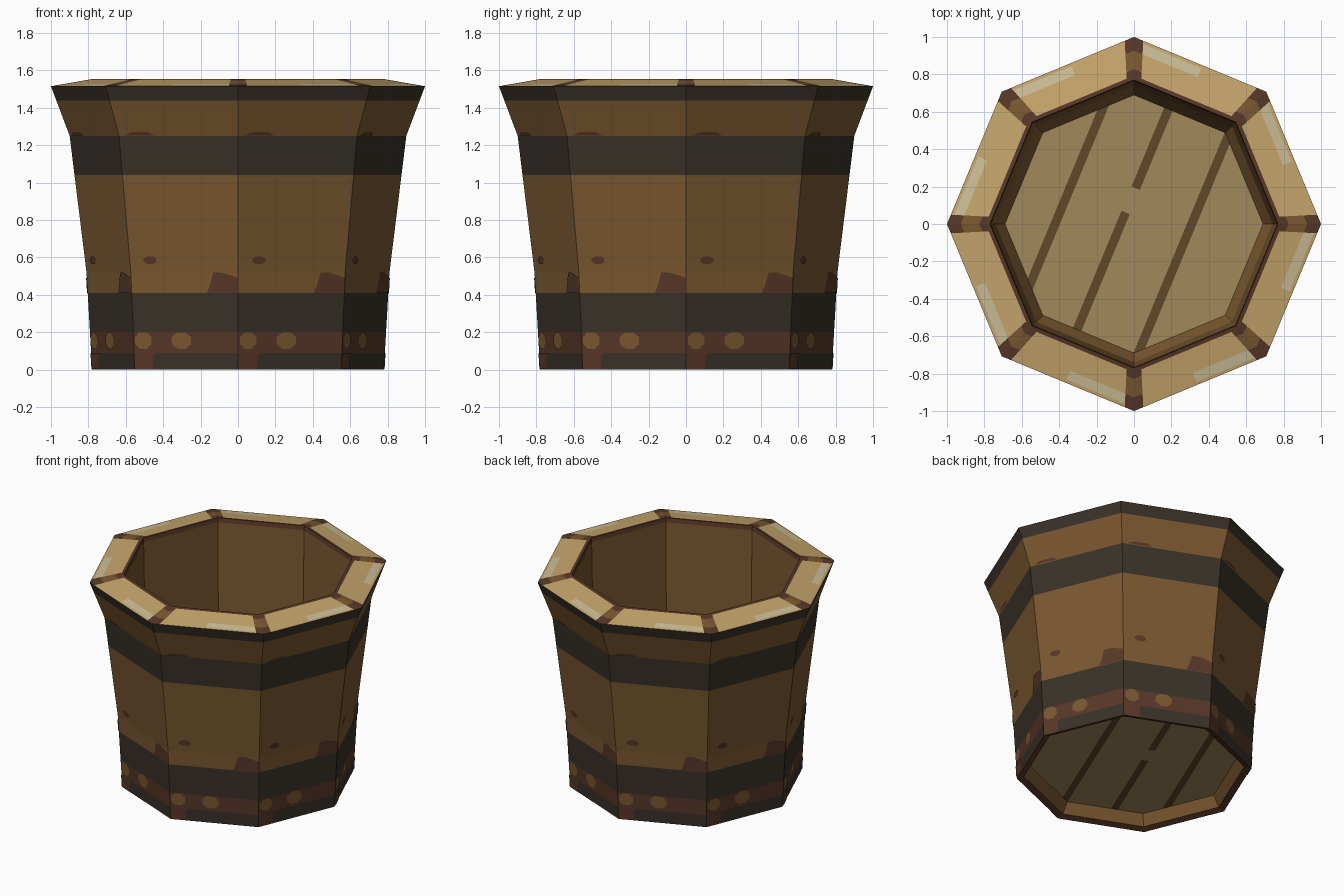
import bpy, bmesh, math
from mathutils import Vector

if "Cube" in bpy.data.objects:
    bpy.data.objects.remove(bpy.data.objects["Cube"])

N = 8


def mat(name, hexcol):
    m = bpy.data.materials.new(name)
    c = [int(hexcol[i:i + 2], 16) / 255 for i in (0, 2, 4)]
    m.diffuse_color = [x / 12.92 if x <= 0.04045 else ((x + 0.055) / 1.055) ** 2.4 for x in c] + [1]
    m.use_nodes = True
    m.node_tree.nodes["Principled BSDF"].inputs["Base Color"].default_value = m.diffuse_color
    return m


MATS = [mat("stave_wood", "7b5830"), mat("dark_hoop", "3a3229"), mat("red_brown_stain", "583727"),
        mat("rim_wood", "c6a56b"), mat("rim_worn_edge", "cbbd96"), mat("floor_planks", "a2885c"),
        mat("plank_gap", "61472a")]
WOOD, HOOP, STAIN, RIM, WORN, PLANK, GAP = range(7)


def finish(bm, name):
    me = bpy.data.meshes.new(name)
    bm.to_mesh(me)
    bm.free()
    for m in MATS:
        me.materials.append(m)
    ob = bpy.data.objects.new(name, me)
    bpy.context.collection.objects.link(ob)
    return ob


def corner(k, r, z):
    a = math.tau * k / N
    return Vector((r * math.cos(a), r * math.sin(a), z))


def revolve(name, profile, mats):
    """Eight-sided sweep of (radius, height) points, one material per ring."""
    bm = bmesh.new()
    rings = [[bm.verts.new(corner(k, r, z)) for k in range(N)] for r, z in profile]
    for a, b, m in zip(rings, rings[1:], mats):
        for k in range(N):
            j = (k + 1) % N
            bm.faces.new((a[k], a[j], b[j], b[k])).material_index = m
    return finish(bm, name)


# Outer side: kinked silhouette, split at the hoop heights
KINKS = [(0.78, 0), (0.81, 0.52), (0.90, 1.25), (1.0, 1.515)]


def radius(z):
    for (r0, z0), (r1, z1) in zip(KINKS, KINKS[1:]):
        if z <= z1:
            return r0 + (r1 - r0) * (z - z0) / (z1 - z0)
    return 1.0


heights = [0, 0.09, 0.2, 0.41, 0.52, 1.04, 1.25, 1.44, 1.515]
revolve("outer_staves", [(radius(z), z) for z in heights],
        [HOOP, STAIN, HOOP, WOOD, WOOD, HOOP, WOOD, HOOP])

# Inner side and the foot ring below the floor
revolve("inner_staves", [(0.77, 1.555), (0.765, 1.525), (0.74, 0.2), (0.69, 0.11)], [STAIN, WOOD, WOOD])
revolve("foot_ring", [(0.69, 0.09), (0.735, 0.015), (0.78, 0)], [WOOD, STAIN])

# Sloping rim: worn strips, dark joints at the corners, stained inner edge
bm = bmesh.new()
us = [0, 0.07, 0.48, 0.93, 1]
vs = [0, 0.08, 0.32, 0.75, 0.9, 1]


def rim_point(k, u, v):
    r, z = 1 - 0.23 * v, 1.515 + 0.04 * v
    return corner(k, r, z).lerp(corner(k + 1, r, z), u)


for k in range(N):
    for i in range(4):
        for j in range(5):
            q = [(us[i], vs[j]), (us[i + 1], vs[j]), (us[i + 1], vs[j + 1]), (us[i], vs[j + 1])]
            f = bm.faces.new([bm.verts.new(rim_point(k, u, v)) for u, v in q])
            if i in (0, 3):
                f.material_index = WOOD if j == 2 else STAIN
            elif j == 4:
                f.material_index = STAIN
            else:
                f.material_index = WORN if (i == 2 and j == 1) else RIM
bmesh.ops.remove_doubles(bm, verts=bm.verts, dist=0.0005)
finish(bm, "rim")


# Painted marks on each stave, as thin plates: outline in (u along face, z)
def marks(name, outlines, m):
    bm = bmesh.new()
    for k in range(N):
        a = math.tau * (k + 0.5) / N
        out = Vector((math.cos(a), math.sin(a), 0)) * 0.004
        for o in outlines:
            vs = [bm.verts.new(corner(k, radius(z), z).lerp(corner(k + 1, radius(z), z), u) + out)
                  for u, z in o]
            bm.faces.new(vs).material_index = m
    return finish(bm, name)


def blob(u, z, du, dz):
    return [(u + du * math.cos(t), z + dz * math.sin(t))
            for t in (math.tau * (i + 0.5) / 8 for i in range(8))]


marks("rivets", [blob(0.095, 0.155, 0.085, 0.048), blob(0.46, 0.155, 0.1, 0.048)], WOOD)
marks("stains", [
    [(0, 0.002), (0.18, 0.002), (0.18, 0.07), (0.21, 0.09), (0, 0.09)],
    [(0.71, 0.41), (1, 0.41), (1, 0.49), (0.93, 0.505), (0.85, 0.518), (0.77, 0.518), (0.74, 0.45)],
    blob(0.19, 0.585, 0.065, 0.022),
    [(0.05, 1.253), (0.3, 1.253), (0.25, 1.27), (0.12, 1.27)],
], STAIN)

# Plank floor: slab cut along the gaps between boards
bm = bmesh.new()
low = [bm.verts.new(corner(k, 0.692, 0.09)) for k in range(N)]
top = [bm.verts.new(corner(k, 0.692, 0.11)) for k in range(N)]
bm.faces.new(low[::-1])
bm.faces.new(top)
along = Vector((math.cos(math.radians(67.5)), math.sin(math.radians(67.5)), 0))
across = Vector((along.y, -along.x, 0))
GAPS = (-0.39, -0.065, 0.285)
cuts = [(across, g + s) for g in GAPS for s in (-0.024, 0.024)] + [(along, 0.04), (along, 0.18)]
for n, d in cuts:
    bmesh.ops.bisect_plane(bm, geom=bm.verts[:] + bm.edges[:] + bm.faces[:],
                           plane_co=n * d, plane_no=n)
for f in bm.faces:
    c = f.calc_center_median()
    s, t = c.dot(across), c.dot(along)
    hit = any(abs(s - g) < 0.024 for g in GAPS)
    whole = abs(s - GAPS[1]) < 0.024 and 0.04 < t < 0.18
    f.material_index = GAP if hit and not whole else PLANK
finish(bm, "floor")

# Make inner-facing shells point toward the open space
for name in ("inner_staves", "foot_ring"):
    me = bpy.data.objects[name].data
    bm = bmesh.new()
    bm.from_mesh(me)
    for f in bm.faces:
        c = f.calc_center_median()
        if f.normal.dot(Vector((c.x, c.y, 0))) > 0:
            f.normal_flip()
    bm.to_mesh(me)
    bm.free()
